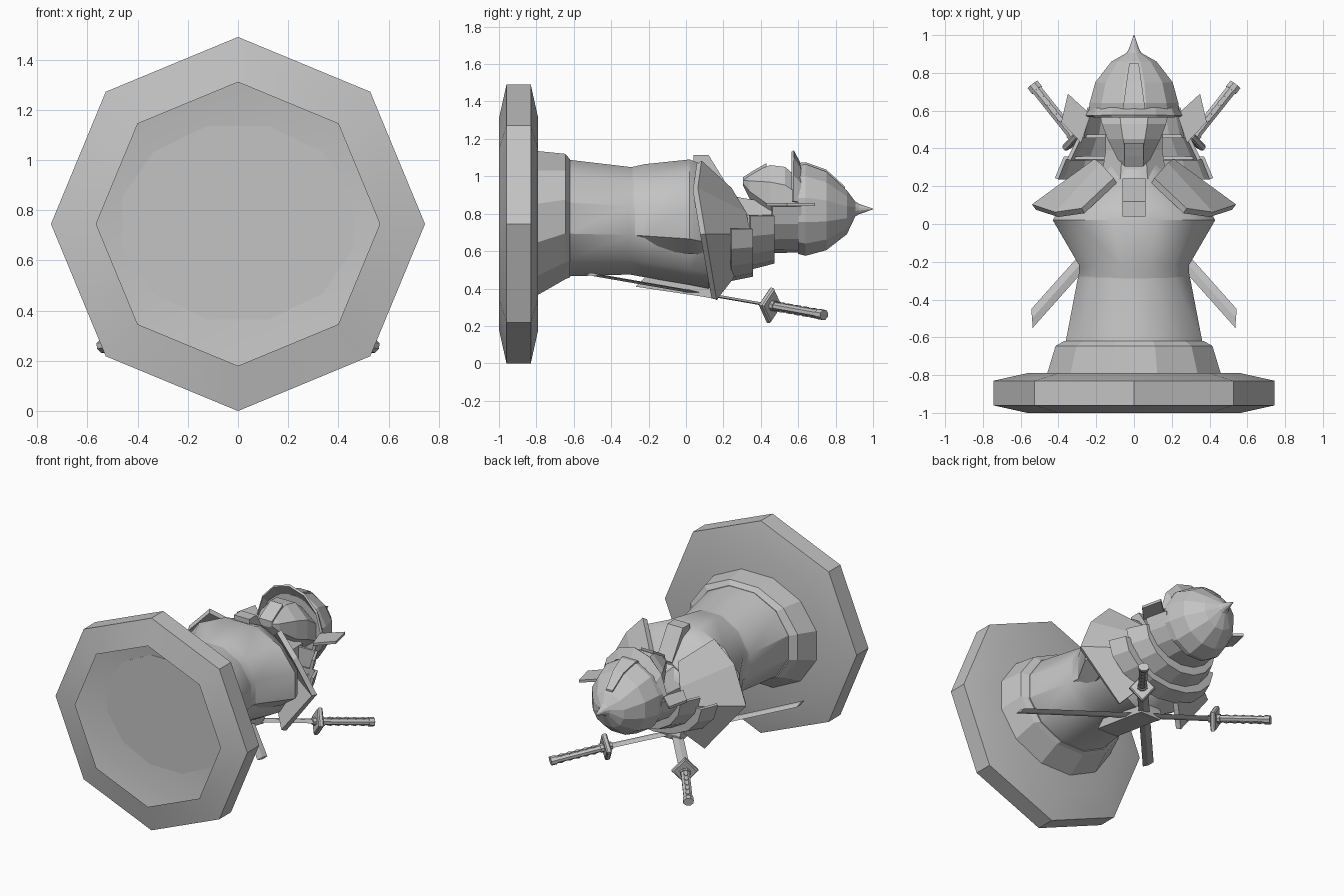
import bpy, bmesh, math
from mathutils import Vector

if "Cube" in bpy.data.objects:
    bpy.data.objects.remove(bpy.data.objects["Cube"])

stone = bpy.data.materials.new("stone_grey")
stone.use_nodes = True
GREY = (0.55, 0.55, 0.55, 1)
stone.diffuse_color = GREY
stone.node_tree.nodes["Principled BSDF"].inputs["Base Color"].default_value = GREY


def ring(y, hw, z0, z1, n=12, phase=0.5, floor=0):
    """Closed cross-section around the y axis; flats touch the given extents."""
    k = 1 / math.cos(math.pi / n) if phase else 1
    c, h = (z0 + z1) / 2, (z1 - z0) / 2
    angles = [(i + phase) * math.tau / n for i in range(n)]
    return [(hw * k * math.cos(a), y, max(floor, c + h * k * math.sin(a))) for a in angles]


def arc(y, hw, h, c, start, end, n=8):
    """Open cross-section, angles in degrees."""
    angles = [math.radians(start + (end - start) * i / n) for i in range(n + 1)]
    return [(hw * math.cos(a), y, c + h * math.sin(a)) for a in angles]


def loft(name, rings, closed=True, thick=0, mirror=False, smooth=0, open_start=False):
    bm = bmesh.new()
    rows = [[bm.verts.new(p) for p in r] for r in rings]
    n = len(rows[0])
    for a, b in zip(rows, rows[1:]):
        for i in range(n if closed else n - 1):
            j = (i + 1) % n
            bm.faces.new((a[i], a[j], b[j], b[i]))
    if closed:
        if not open_start:
            bm.faces.new(rows[0])
        bm.faces.new(rows[-1])
    bmesh.ops.remove_doubles(bm, verts=bm.verts, dist=0.0005)
    bmesh.ops.recalc_face_normals(bm, faces=bm.faces)
    mesh = bpy.data.meshes.new(name)
    bm.to_mesh(mesh)
    bm.free()
    mesh.materials.append(stone)
    obj = bpy.data.objects.new(name, mesh)
    bpy.context.collection.objects.link(obj)
    if thick:
        mod = obj.modifiers.new("thickness", "SOLIDIFY")
        mod.thickness, mod.offset = thick, 0
    if mirror:
        obj.modifiers.new("mirror", "MIRROR")
    if smooth:
        bpy.ops.object.select_all(action="DESELECT")
        obj.select_set(True)
        bpy.context.view_layer.objects.active = obj
        bpy.ops.object.shade_smooth_by_angle(angle=math.radians(smooth))
    return obj


def prism(name, profile, x0, x1):
    """Extrude a (y, z) outline sideways."""
    return loft(name, [[(x, y, z) for y, z in profile] for x in (x0, x1)])


# Octagonal plinth, hollow and open underneath
MID = 0.745
loft("plinth", [ring(y, r, MID - r, MID + r, 8, 0) for y, r in
                ((-1, 0.565), (-0.96, MID), (-0.83, MID), (-0.79, 0.565))],
     smooth=30, open_start=True)

# Robe hem, robe, and the wider sleeves over it
loft("robe_hem", [ring(*s) for s in (
    (-0.793, 0.46, 0.365, 1.135), (-0.645, 0.415, 0.45, 1.12),
    (-0.62, 0.37, 0.46, 1.09))])
loft("robe", [ring(*s) for s in (
    (-0.64, 0.365, 0.465, 1.09), (-0.3, 0.3, 0.475, 1.05),
    (-0.22, 0.28, 0.46, 1.05), (0.02, 0.34, 0.42, 1.06),
    (0.12, 0.33, 0.4, 1.02), (0.24, 0.22, 0.46, 0.9),
    (0.31, 0.16, 0.55, 0.88))], smooth=32)
loft("sleeves", [ring(*s, floor=f) for s, f in (
    ((-0.31, 0.295, 0.48, 1.045), 0.62), ((-0.22, 0.29, 0.46, 1.065), 0.612),
    ((0.02, 0.43, 0.42, 1.09), 0.585), ((0.12, 0.38, 0.41, 1.05), 0.58),
    ((0.24, 0.22, 0.46, 0.91), 0.58))], smooth=32)
loft("neck", [ring(0.2, 0.18, 0.55, 0.9, 8), ring(0.39, 0.15, 0.6, 0.87, 8),
              ring(0.5, 0.15, 0.62, 0.87, 8)])

# Chest plate and back knot
prism("chest_plate", [(0.04, 1.0), (0.04, 1.115), (0.12, 1.115),
                      (0.24, 0.92), (0.22, 0.85)], -0.06, 0.06)
prism("back_knot", [(-0.27, 0.41), (-0.2, 0.48), (0.15, 0.46),
                    (0.18, 0.38), (0.17, 0.34), (0.1, 0.355)], -0.08, 0.08)

# Shoulder guards, folded over the side of each arm
loft("shoulder_guards", [
    [(0.1, 0.23, 0.93), (0.17, 0.31, 0.8), (0.2, 0.33, 0.69), (0.15, 0.24, 0.46)],
    [(0.27, 0.07, 1.075), (0.41, 0.05, 0.93), (0.53, 0.09, 0.69), (0.25, 0.15, 0.345)],
], closed=False, thick=0.035, mirror=True)

# Layered neck guard wrapping the sides and back, each tier closed inward at its top
tiers = (((0.24, 0.41, 0.27), (0.35, 0.365, 0.25), 0.72),
         ((0.34, 0.345, 0.28), (0.465, 0.285, 0.25), 0.79),
         ((0.46, 0.275, 0.24), (0.61, 0.24, 0.24), 0.84))
for i, (low, high, c) in enumerate(tiers):
    inner = (high[0], 0.13, 0.12)
    loft(f"neck_guard_tier_{i + 1}",
         [arc(*s, c, 180, 360, 8) for s in (low, high, inner)], closed=False, thick=0.02)

# Masked face with a projecting chin
loft("face", [ring(*s, 8) for s in (
    (0.305, 0.05, 0.95, 0.99), (0.34, 0.085, 0.88, 1.015),
    (0.45, 0.14, 0.75, 1.06), (0.53, 0.17, 0.72, 1.05),
    (0.6, 0.185, 0.7, 0.99))])
prism("mouth_guard", [(0.305, 0.96), (0.305, 0.995), (0.36, 1.03), (0.43, 1.07),
                      (0.43, 1.0)], -0.05, 0.05)

# Helmet dome with spike, front ridge, brim and side wings
loft("helmet", [ring(*s, 12) for s in (
    (0.6, 0.24, 0.585, 1.055), (0.64, 0.235, 0.575, 1.065),
    (0.75, 0.205, 0.605, 1.025), (0.86, 0.12, 0.69, 0.925),
    (0.905, 0.04, 0.785, 0.865), (0.925, 0.028, 0.797, 0.853),
    (1.0, 0.002, 0.823, 0.827))])
loft("helmet_ridge", [
    [(s * w, y, z) for s, z in ((-1, z1), (1, z1), (1, z1 - 0.06), (-1, z1 - 0.06))]
    for y, w, z1 in ((0.61, 0.06, 1.072), (0.64, 0.055, 1.075),
                     (0.75, 0.04, 1.036), (0.85, 0.025, 0.945))])
loft("helmet_brim", [arc(0.61, 0.23, 0.22, 0.84, 5, 175, 6),
                     arc(0.57, 0.25, 0.295, 0.84, 5, 175, 6)],
     closed=False, thick=0.015)
loft("helmet_wings", [
    [(x, y, z) for x, y in ((0.23, 0.58), (0.35, 0.69), (0.385, 0.54), (0.28, 0.43))]
    for z in (0.84, 0.858)], mirror=True)

# Crossed swords on the back, built along the line from guard to grip end
guard = Vector((0.307, 0.45, 0.31))
along = (Vector((0.53, 0.73, 0.26)) - guard).normalized()
wide = along.cross(Vector((0, 0, 1))).normalized()
deep = wide.cross(along)


def section(t, w, d, n, phase=0.5):
    c = guard + along * t
    angles = [(i + phase) * math.tau / n for i in range(n)]
    return [c + wide * (w * math.cos(a)) + deep * (d * math.sin(a)) for a in angles]


def sword_part(name, specs, n, phase=0.5):
    loft(name, [section(*s, n, phase) for s in specs], mirror=True)


sword_part("sword_grips", [(0, 0.03, 0.023), (0.36, 0.03, 0.023)], 8)
sword_part("sword_pommels", [(0.335, 0.036, 0.029), (0.372, 0.036, 0.029)], 8)
sword_part("sword_collars", [(-0.04, 0.03, 0.025), (0.04, 0.036, 0.029)], 8)
sword_part("sword_guards", [(-0.018, 0.075, 0.085), (-0.01, 0.085, 0.095),
                            (0.01, 0.085, 0.095), (0.018, 0.075, 0.085)], 4, 0)

# Diamond wrapping on both faces of each grip
for i in range(5):
    t = 0.08 + i * 0.055
    for side, s in (("front", 1), ("back", -1)):
        c = guard + along * t
        rim = ((0.024, 0), (0, 0.015), (-0.024, 0), (0, -0.015))
        loft(f"grip_diamonds_{side}_{i + 1}",
             [[c + along * u + wide * v + deep * (s * d) for u, v in rim]
              for d in (0.018, 0.026)], mirror=True)

# Flat straight blades with slanted tips
tip = Vector((-0.54, -0.5, 0.475))
edge = (tip - guard).cross(Vector((0, 0, -1))).normalized()
point = (tip - guard).normalized()
loft("sword_blades", [
    [c + edge * (u * 0.036) + point * (u * slant) + Vector((0, 0, v))
     for u, v in ((1, 0), (0, 0.008), (-1, 0), (0, -0.008))]
    for c, slant in ((guard, 0), (tip, 0.035))], mirror=True)
